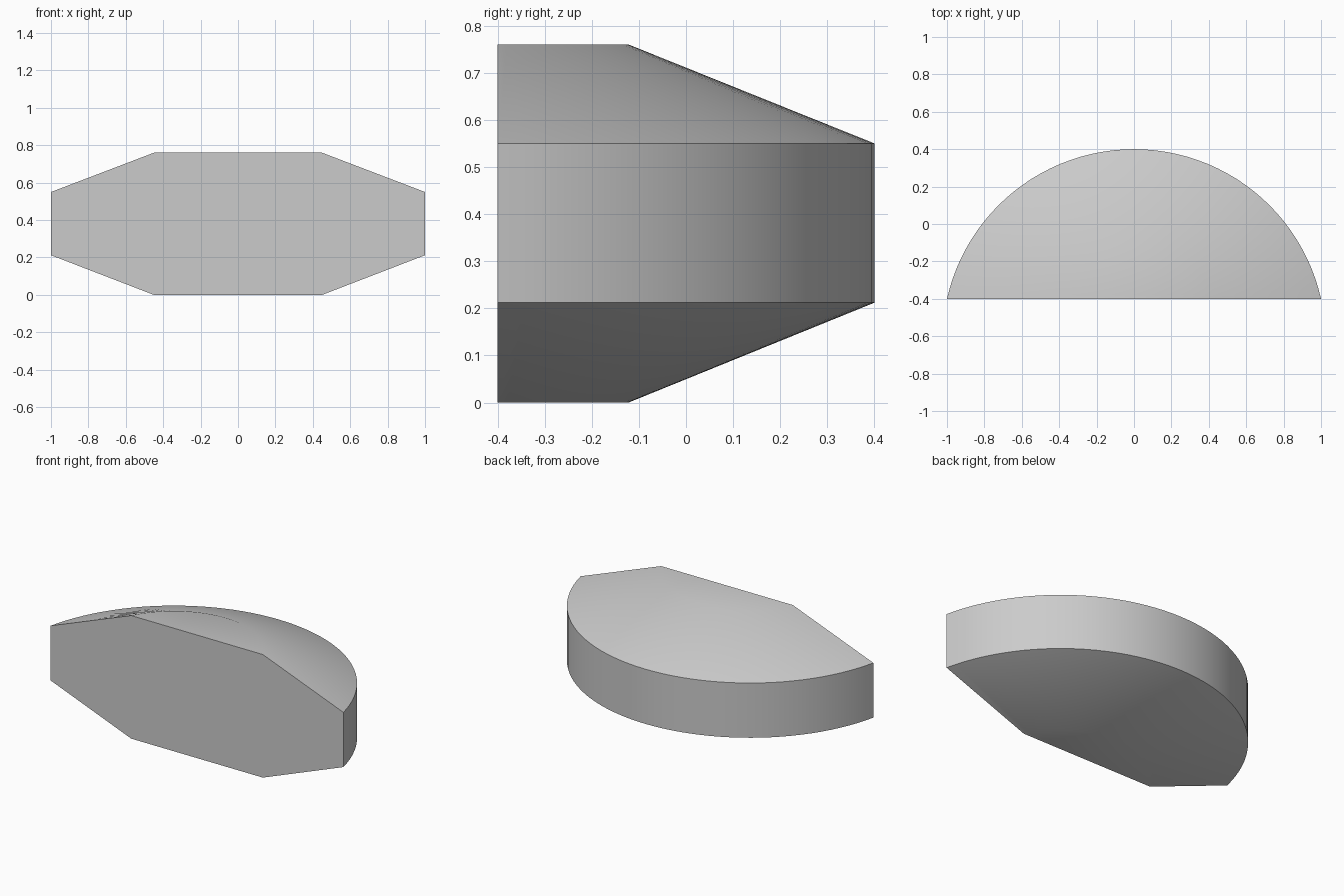
import bpy
import bmesh
from math import atan2, cos, sin, pi, radians, sqrt

cube = bpy.data.objects.get("Cube")
if cube:
    bpy.data.objects.remove(cube, do_unlink=True)

FRONT_Y = -0.4
CENTRE_Y = -0.625
SEGMENTS = 48

grey = bpy.data.materials.new("plain grey")
grey.use_nodes = True
colour = (0.6, 0.6, 0.6, 1)
grey.diffuse_color = colour
grey.node_tree.nodes["Principled BSDF"].inputs["Base Color"].default_value = colour


def arc(bm, radius, z):
    """Arc of a circle behind the flat front plane, from +x to -x."""
    rise = FRONT_Y - CENTRE_Y
    start = atan2(rise, sqrt(radius ** 2 - rise ** 2))
    verts = []
    for i in range(SEGMENTS + 1):
        a = start + (pi - 2 * start) * i / SEGMENTS
        verts.append(bm.verts.new((radius * cos(a), CENTRE_Y + radius * sin(a), z)))
    return verts


# Bevelled half disc: four stacked arcs, skinned together
bm = bmesh.new()
profile = [(0.503, 0), (1.025, 0.212), (1.025, 0.55), (0.503, 0.76)]
rings = [arc(bm, r, z) for r, z in profile]
for low, high in zip(rings, rings[1:]):
    for i in range(SEGMENTS):
        bm.faces.new((low[i], low[i + 1], high[i + 1], high[i]))

# Flat bottom, top and front
bm.faces.new(rings[0])
bm.faces.new(rings[-1])
bm.faces.new([r[0] for r in rings] + [r[-1] for r in reversed(rings)])
bmesh.ops.recalc_face_normals(bm, faces=bm.faces)

mesh = bpy.data.meshes.new("bevelled_half_disc")
bm.to_mesh(mesh)
bm.free()
mesh.materials.append(grey)
body = bpy.data.objects.new("bevelled_half_disc", mesh)
bpy.context.collection.objects.link(body)

# Smooth curved surfaces with sharp rims
bpy.context.view_layer.objects.active = body
body.select_set(True)
bpy.ops.object.shade_smooth_by_angle(angle=radians(30))
